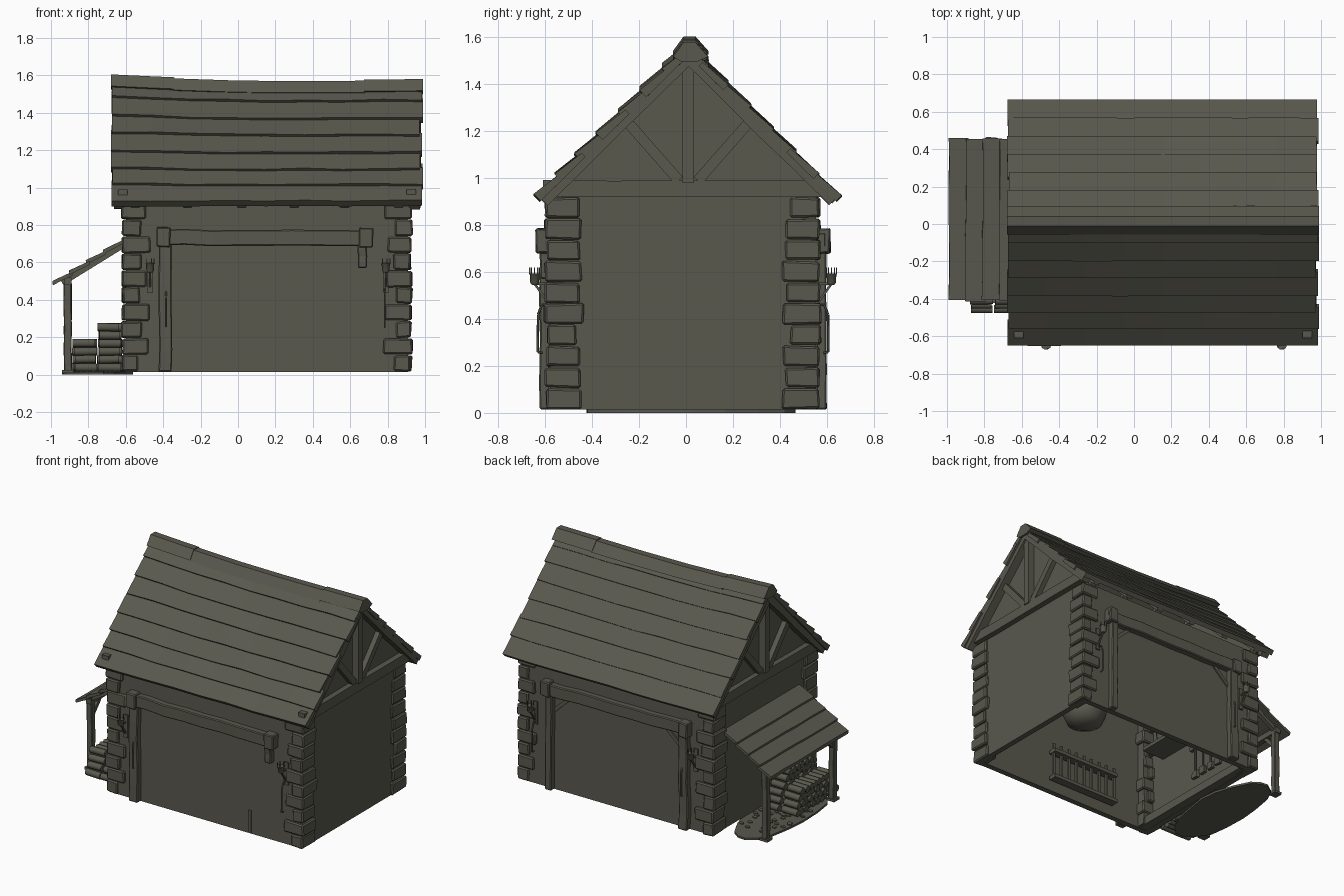
import bpy, bmesh, math, random
from mathutils import Vector, Matrix

random.seed(4)
old = bpy.data.objects.get("Cube")
if old:
    bpy.data.objects.remove(old)

mat = bpy.data.materials.new("weathered olive grey")
mat.use_nodes = True
COLOUR = (0.1, 0.098, 0.076, 1)
mat.diffuse_color = COLOUR
mat.node_tree.nodes["Principled BSDF"].inputs["Base Color"].default_value = COLOUR

CY = 0.01                      # ridge line
X0, X1 = -0.6, 0.91            # wall ends
Y0, Y1 = -0.58, 0.555          # wall faces


def jit(a):
    return random.uniform(-a, a)


def finish(name, bm, bevel=0, smooth=False):
    bmesh.ops.recalc_face_normals(bm, faces=bm.faces)
    me = bpy.data.meshes.new(name)
    bm.to_mesh(me)
    bm.free()
    me.materials.append(mat)
    ob = bpy.data.objects.new(name, me)
    bpy.context.collection.objects.link(ob)
    if bevel:
        mod = ob.modifiers.new("worn edges", "BEVEL")
        mod.width = bevel
        mod.segments = 1
    if smooth:
        bpy.ops.object.select_all(action="DESELECT")
        ob.select_set(True)
        bpy.context.view_layer.objects.active = ob
        bpy.ops.object.shade_smooth_by_angle(angle=math.radians(50))
    return ob


def add_loft(bm, rings):
    """Closed skin through a row of equal point rings."""
    vs = [[bm.verts.new(p) for p in r] for r in rings]
    n = len(vs[0])
    for a, b in zip(vs, vs[1:]):
        for i in range(n):
            bm.faces.new((a[i], a[(i + 1) % n], b[(i + 1) % n], b[i]))
    bm.faces.new(vs[0][::-1])
    bm.faces.new(vs[-1])


def add_bar(bm, a, b, w, h, wobble=0, sides=4, steps=1):
    """Timber or rod from a to b; w is the horizontal thickness."""
    a, b = Vector(a), Vector(b)
    d = (b - a).normalized()
    side = d.cross(Vector((0, 0, 1)))
    side = side.normalized() if side.length > 0.01 else Vector((1, 0, 0))
    up = side.cross(d)
    k = 1 / math.cos(math.pi / sides) if sides == 4 else 1
    rings = []
    for s in range(steps + 1):
        c = a.lerp(b, s / steps) + side * jit(wobble) + up * jit(wobble)
        ring = []
        for i in range(sides):
            t = 2 * math.pi * (i + 0.5) / sides
            ring.append(c + side * math.cos(t) * w / 2 * k + up * math.sin(t) * h / 2 * k)
        rings.append(ring)
    add_loft(bm, rings)


def bar(name, a, b, w, h, wobble=0, sides=4, steps=1, bevel=0.0):
    bm = bmesh.new()
    add_bar(bm, a, b, w, h, wobble, sides, steps)
    return finish(name, bm, bevel, sides > 4)


def add_box(bm, lo, hi, wobble=0):
    x0, y0, z0 = lo
    x1, y1, z1 = hi
    add_loft(bm, [[Vector((x + jit(wobble), y + jit(wobble), z + jit(wobble)))
                   for x, y in ((x0, y0), (x1, y0), (x1, y1), (x0, y1))] for z in (z0, z1)])


def box(name, lo, hi, wobble=0, bevel=0):
    bm = bmesh.new()
    add_box(bm, lo, hi, wobble)
    return finish(name, bm, bevel)


def lathe(name, profile, centre, sides=14):
    bm = bmesh.new()
    add_loft(bm, [[Vector(centre) + Vector((r * math.cos(t), r * math.sin(t), z))
                   for t in (2 * math.pi * i / sides for i in range(sides))] for r, z in profile])
    return finish(name, bm, smooth=True)


# Walls: two long sides and two gable ends, open underneath
for nm, ya, yb in (("front_wall", Y0, Y0 + 0.04), ("back_wall", Y1 - 0.04, Y1)):
    box(nm, (X0, ya, 0.015), (X1, yb, 0.93))
for nm, xa, xb in (("right_gable_wall", X0, X0 + 0.04), ("left_gable_wall", X1 - 0.04, X1)):
    outline = [(Y0, 0.015), (Y1, 0.015), (Y1, 0.95), (CY, 1.5), (Y0, 0.95)]
    bm = bmesh.new()
    add_loft(bm, [[(x, y, z) for y, z in outline] for x in (xa, xb)])
    finish(nm, bm)

# Corner stones, alternating long and short
ROWS = 10
for nm, cx, sx in (("left", X1, 1), ("right", X0, -1)):
    for nf, cy, sy in (("front", Y0, -1), ("back", Y1, 1)):
        bm = bmesh.new()
        for r in range(ROWS):
            z = 0.015 + r * 0.0905
            lx, ly = (0.12, 0.12) if r % 2 else (0.075, 0.135)
            xs = sorted((cx + sx * (0.018 + jit(0.006)), cx - sx * (lx + jit(0.012))))
            ys = sorted((cy + sy * (0.018 + jit(0.006)), cy - sy * (ly + jit(0.01))))
            add_box(bm, (xs[0], ys[0], z + 0.002), (xs[1], ys[1], z + 0.088), 0.004)
        finish(f"{nf}_{nm}_corner_stones", bm, 0.008)


# Roof boards, overlapping up the slope, with a sagging ridge
def roof_point(x, u, side, lift):
    sag = 0.03 * max(0, (0.15 - x) / 0.83) ** 1.4 + 0.008 * max(0, x - 0.4)
    return Vector((x, CY + side * (0.645 * (1 - u) + 0.7 * lift),
                   0.915 + u * (0.63 + sag) + 0.7 * lift))


def roof(name, side, edges, step):
    bm = bmesh.new()
    for u0, u1 in zip(edges, edges[1:]):
        ends = (-0.675 + jit(0.008), 0.98 + jit(0.01))
        warp = [jit(0.006) for _ in range(9)]
        rings = []
        for i, w in enumerate(warp):
            x = ends[0] + (ends[1] - ends[0]) * i / 8
            top = min(u1 + 0.03, 1)
            rings.append([roof_point(x, u0 + w * 0.6, side, -0.02),
                          roof_point(x, u0 + w * 0.6, side, step + w * 0.4),
                          roof_point(x, top, side, 0.004), roof_point(x, top, side, -0.02)])
        add_loft(bm, rings)
    finish(name, bm)


roof("front_roof_boards", -1, (0, 0.14, 0.27, 0.41, 0.56, 0.7, 0.85, 1), 0.022)
roof("back_roof_boards", 1, (0, 0.15, 0.3, 0.45, 0.6, 0.75, 0.88, 1), 0.014)

# Ridge cap in three lengths
cap = [(-0.065, -0.05), (-0.02, 0.012), (0.03, 0.012), (0.085, -0.05), (0.04, -0.07), (-0.03, -0.07)]
for i, (xa, xb) in enumerate(((-0.68, -0.34), (-0.345, 0.68), (0.675, 0.99))):
    bm = bmesh.new()
    rings = []
    for k in range(4):
        x = xa + (xb - xa) * k / 3
        zr = roof_point(x, 1, 1, 0).z + 0.012 + 0.006 * (i != 1)
        rings.append([(x, CY + y, zr + z) for y, z in cap])
    add_loft(bm, rings)
    finish(f"ridge_cap_{i + 1}", bm)

# Gable trusses
for nm, x, s in (("right", X0, -1), ("left", X1, 1)):
    xo = x + s * 0.015
    bar(f"{nm}_tie_beam", (xo, Y0 - 0.03, 0.955), (xo, Y1 + 0.03, 0.955), 0.05, 0.07, 0.003, steps=4)
    bar(f"{nm}_king_post", (xo, CY, 0.98), (xo, CY, 1.52), 0.065, 0.05)
    for nd, d in (("front", -1), ("back", 1)):
        bar(f"{nm}_{nd}_rafter", (xo + s * 0.02, CY + d * 0.62, 0.905),
            (xo + s * 0.02, CY, 1.515), 0.06, 0.055, 0.003, steps=4)
        bar(f"{nm}_{nd}_brace", (xo, CY + d * 0.04, 0.99), (xo, CY + d * 0.26, 1.24), 0.04, 0.045)

# Rafter tails under the eaves and inner rafters
for d, nd in ((-1, "front"), (1, "back")):
    bm = bmesh.new()
    for x in (-0.55, -0.27, 0.02, 0.3, 0.57, 0.86):
        add_bar(bm, (x, CY + d * 0.625, 0.905), (x, CY, 1.51), 0.045, 0.035)
    finish(f"{nd}_roof_rafters", bm)

# Door frames, lamps and pull handles on both long sides
for nd, face, d in (("front", Y0, -1), ("back", Y1, 1)):
    y = face + d * 0.02
    bar(f"{nd}_lintel", (-0.43, y, 0.735), (0.72, y, 0.725), 0.05, 0.085, 0.004, steps=8, bevel=0.006)
    bar(f"{nd}_right_post", (-0.39, y, 0.015), (-0.39, y, 0.7), 0.07, 0.045, 0.004, steps=6, bevel=0.006)
    for x in (-0.4, 0.685):
        box(f"{nd}_lintel_collar", (x - 0.035, y - 0.04, 0.68), (x + 0.035, y + 0.04, 0.785), 0.004, 0.006)
    low = 0.015 if d > 0 else 0.57
    bar(f"{nd}_left_post", (0.665, y, low), (0.665, y, 0.7), 0.05, 0.045, 0.003, steps=4, bevel=0.006)
    if d > 0:
        for xa, xb in ((-0.36, -0.24), (0.64, 0.52)):
            bar("back_door_brace", (xa, face, 0.58), (xb, face, 0.69), 0.02, 0.025)
    else:
        box("front_loose_slat", (0.492, face - 0.008, 0.02), (0.512, face, 0.18))
    for x, hx in ((-0.47, -0.385), (0.79, 0.785)):
        yl = face + d * 0.065
        lathe(f"{nd}_lamp_bowl", [(0.012, 0), (0.02, 0.01), (0.022, 0.045), (0.028, 0.05)], (x, yl, 0.545), 10)
        bm = bmesh.new()
        for k in range(5):
            t = k * math.tau / 5
            p = Vector((x + 0.022 * math.cos(t), yl + 0.022 * math.sin(t), 0.59))
            add_bar(bm, p, p + Vector((0, 0, 0.03)), 0.005, 0.005)
        add_bar(bm, (x, face, 0.46), (x, yl, 0.55), 0.01, 0.01)
        add_bar(bm, (x, face, 0.55), (x, yl, 0.55), 0.01, 0.01)
        add_box(bm, (x - 0.016, face - 0.012, 0.44), (x + 0.016, face + 0.012, 0.6))
        finish(f"{nd}_lamp_bracket", bm)
        path = [(0.0, 0.46), (0.035, 0.46), (0.05, 0.42), (0.052, 0.26), (0.03, 0.255)]
        bm = bmesh.new()
        for (ya, za), (yb, zb) in zip(path, path[1:]):
            add_bar(bm, (hx, face + d * ya, za), (hx, face + d * yb, zb), 0.011, 0.011, sides=6)
        finish(f"{nd}_pull_handle", bm)

# Lean-to: sloping boards, posts and braces
bm = bmesh.new()
EDGES = (-0.62, -0.72, -0.81, -0.9, -0.99)
for xa, xb in zip(EDGES, EDGES[1:]):
    za, zb = (0.715 + (x + 0.62) * 0.62 for x in (xa + 0.015, xb))
    rings = []
    for k in range(7):
        y = -0.41 + 0.87 * k / 6 + jit(0.008)
        rings.append([(xa + 0.015, y, za), (xb + jit(0.005), y, zb + 0.015),
                      (xb, y, zb - 0.008), (xa + 0.015, y, za - 0.02)])
    add_loft(bm, rings)
finish("lean_to_roof", bm)
bar("lean_to_plate", (-0.91, -0.38, 0.5), (-0.91, 0.43, 0.5), 0.04, 0.04)
for y, d in ((-0.35, 1), (0.4, -1)):
    bar("lean_to_post", (-0.91, y, 0.01), (-0.91, y, 0.49), 0.042, 0.042, 0.003, steps=4, bevel=0.004)
    bar("lean_to_post_brace", (-0.91, y, 0.38), (-0.91, y + d * 0.1, 0.49), 0.025, 0.025)
    bar("lean_to_rafter", (-0.94, y, 0.49), (-0.6, y, 0.7), 0.03, 0.03)
    box("lean_to_post_foot", (-0.94, y - 0.03, 0.008), (-0.88, y + 0.03, 0.025))

# Firewood stacks and cobbled ground
for nm, xc, rows in (("outer", -0.82, 4), ("inner", -0.685, 6)):
    bm = bmesh.new()
    for r in range(rows):
        for k in range(11 - r):
            y = -0.455 + 0.046 * (k + r / 2)
            z = 0.038 + r * 0.043
            add_bar(bm, (xc - 0.058 + jit(0.01), y, z), (xc + 0.058 + jit(0.01), y, z),
                    0.046, 0.046, 0.002, sides=8)
    finish(f"{nm}_firewood_stack", bm, smooth=True)
bm = bmesh.new()
rim = []
for k in range(18):
    t = k * math.tau / 18
    rim.append((-0.76 + 0.19 * math.cos(t) + jit(0.012), 0.02 + 0.46 * math.sin(t) + jit(0.015)))
add_loft(bm, [[(x, y, z) for x, y in rim] for z in (0, 0.014)])
for k in range(60):
    t, r = random.uniform(0, math.tau), math.sqrt(random.random()) * 0.9
    x, y = -0.76 + 0.18 * r * math.cos(t), 0.02 + 0.44 * r * math.sin(t)
    add_bar(bm, (x, y, 0.01), (x, y, 0.02), 0.035, 0.028, sides=7)
finish("cobbled_ground", bm)

# Interior: sill, corner post, rack, cauldron, bucket and hanging tools
bar("inner_sill", (X0 + 0.07, Y0 + 0.05, 0.045), (X0 + 0.07, Y1 - 0.05, 0.045), 0.06, 0.06, 0.003, steps=4)
bar("inner_corner_post", (-0.52, -0.51, 0.02), (-0.52, -0.51, 0.92), 0.06, 0.06, 0.004, steps=5)
bm = bmesh.new()
for z in (0.1, 0.3):
    add_bar(bm, (-0.25, -0.5, z), (0.3, -0.5, z), 0.06, 0.025)
for k in range(9):
    x = -0.24 + k * 0.066
    add_bar(bm, (x, -0.5, 0.1), (x, -0.5, 0.36), 0.018, 0.018)
finish("inner_rack", bm)
lathe("cauldron", [(0.05, 0), (0.12, 0.03), (0.15, 0.1), (0.13, 0.17), (0.15, 0.19),
                   (0.13, 0.19), (0.11, 0.08)], (0.52, 0.1, 0.14), 16)
lathe("bucket", [(0.06, 0), (0.08, 0.14), (0.07, 0.14), (0.055, 0.02)], (-0.47, -0.22, 0.52), 14)
box("bucket_shelf", (-0.56, -0.36, 0.49), (-0.38, -0.08, 0.515))
bm = bmesh.new()
for k in range(4):
    y = 0.0 + k * 0.08
    add_bar(bm, (-0.54, y, 0.2), (-0.54, y, 0.42), 0.014, 0.014, sides=6)
    add_box(bm, (-0.55, y - 0.025, 0.18), (-0.53, y + 0.025, 0.23), 0.004)
add_bar(bm, (-0.545, -0.05, 0.42), (-0.545, 0.3, 0.42), 0.025, 0.03)
finish("hanging_tools", bm)
